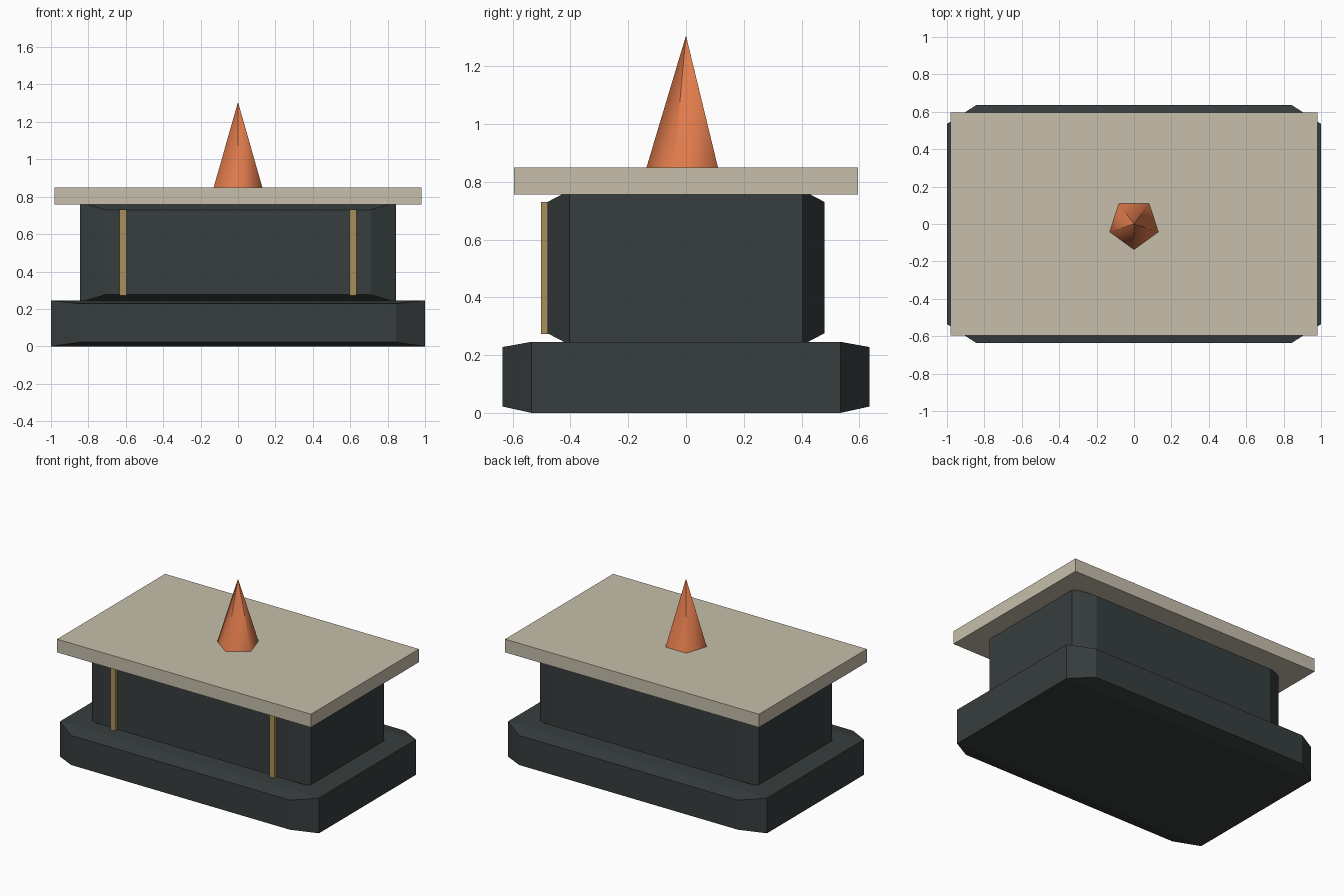
import bpy, bmesh, math
from mathutils import Matrix

if "Cube" in bpy.data.objects:
    bpy.data.objects.remove(bpy.data.objects["Cube"])


def material(name, rgb):
    m = bpy.data.materials.new(name)
    m.diffuse_color = (*rgb, 1)
    m.use_nodes = True
    m.node_tree.nodes["Principled BSDF"].inputs["Base Color"].default_value = m.diffuse_color
    return m


charcoal = material("charcoal", (0.038, 0.047, 0.048))
stone = material("pale stone", (0.57, 0.52, 0.41))
brass = material("brass", (0.41, 0.275, 0.102))
orange = material("flame orange", (0.75, 0.20, 0.073))


def finish(name, bm, mat):
    bmesh.ops.recalc_face_normals(bm, faces=bm.faces)
    me = bpy.data.meshes.new(name)
    bm.to_mesh(me)
    bm.free()
    me.materials.append(mat)
    ob = bpy.data.objects.new(name, me)
    bpy.context.collection.objects.link(ob)
    return ob


def lofted_block(name, rings, mat):
    """Loft rectangles (y, half width, z low, z high) from front to back."""
    bm = bmesh.new()
    loops = [[bm.verts.new((x, y, z)) for x, z in
              ((-w, lo), (w, lo), (w, hi), (-w, hi))] for y, w, lo, hi in rings]
    for a, b in zip(loops, loops[1:]):
        for i in range(4):
            j = (i + 1) % 4
            bm.faces.new((a[i], a[j], b[j], b[i]))
    bm.faces.new(loops[0])
    bm.faces.new(loops[-1])
    return finish(name, bm, mat)


def chamfered_block(name, core, face, mat):
    """Core box whose front and back taper out to a smaller panel."""
    (yc, *c), (yf, *f) = core, face
    return lofted_block(name, [(-yf, *f), (-yc, *c), (yc, *c), (yf, *f)], mat)


def box(name, x0, x1, y0, y1, z0, z1, mat):
    ob = lofted_block(name, [(y0, (x1 - x0) / 2, z0, z1),
                             (y1, (x1 - x0) / 2, z0, z1)], mat)
    ob.location.x = (x0 + x1) / 2
    return ob


# Plinth and body
chamfered_block("plinth", (0.535, 1.0, 0.0, 0.246), (0.635, 0.845, 0.022, 0.228), charcoal)
chamfered_block("body", (0.404, 0.845, 0.236, 0.77), (0.48, 0.711, 0.276, 0.73), charcoal)

# Top slab
box("top_slab", -0.98, 0.98, -0.596, 0.596, 0.757, 0.849, stone)

# Trim strips on the front
for side, s in (("left", -1), ("right", 1)):
    box("trim_strip_" + side, s * 0.615 - 0.019, s * 0.615 + 0.019,
        -0.502, -0.475, 0.273, 0.731, brass)

# Five-sided smooth flame, one corner pointing to the front
bm = bmesh.new()
bmesh.ops.create_cone(bm, cap_ends=False, segments=5, radius1=0.137, radius2=0.0004,
                      depth=0.456, matrix=Matrix.Translation((0, 0, 1.077)))
front = min(bm.verts, key=lambda v: v.co.y)
turn = -math.pi / 2 - math.atan2(front.co.y, front.co.x)
bmesh.ops.rotate(bm, verts=bm.verts, cent=(0, 0, 0), matrix=Matrix.Rotation(turn, 3, 'Z'))
for f in bm.faces:
    f.smooth = True
finish("flame", bm, orange)
